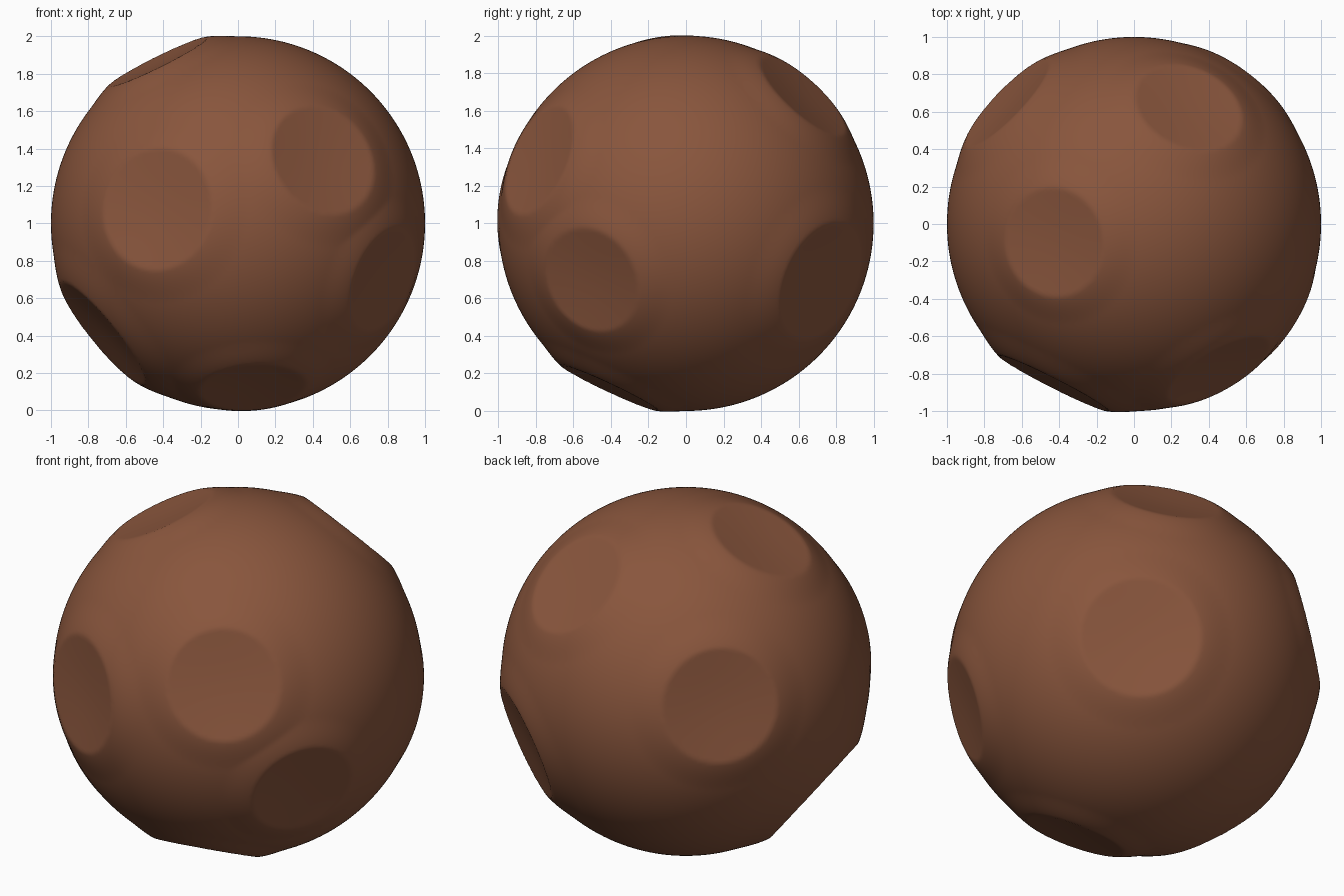
import bpy, bmesh, math
from mathutils import Vector

if "Cube" in bpy.data.objects:
    bpy.data.objects.remove(bpy.data.objects["Cube"])

# craters: direction from the centre, angular radius
CRATERS = [
    ((-0.45, -0.89, 0.08), 0.33),
    ((0.47, -0.81, 0.35), 0.31),
    ((0.80, -0.52, -0.31), 0.29),
    ((0.58, 0.75, -0.32), 0.33),
    ((0.30, 0.64, 0.70), 0.30),
    ((-0.44, -0.10, 0.89), 0.295),
    ((-0.70, 0.67, 0.23), 0.32),
    ((-0.76, -0.19, -0.62), 0.355),
    ((0.08, -0.42, -0.90), 0.285),
]
CRATERS = [(Vector(d).normalized(), r) for d, r in CRATERS]
RIM = 0.012


def height(direction):
    """Shallow dish inside each crater, low soft rim outside it."""
    h = 0.0
    for axis, radius in CRATERS:
        t = direction.angle(axis) / radius
        if t < 1:
            return RIM - 0.64 * radius ** 2 * (1 - t * t)
        if t < 1.6:
            s = (1.6 - t) / 0.6
            h = max(h, RIM * s * s * (3 - 2 * s))
    return h


# cratered ball
bm = bmesh.new()
bmesh.ops.create_icosphere(bm, subdivisions=7, radius=1)
for v in bm.verts:
    d = v.co.normalized()
    v.co = d * (1 + height(d)) + Vector((0, 0, 1))
for f in bm.faces:
    f.smooth = True
mesh = bpy.data.meshes.new("cratered_rock")
bm.to_mesh(mesh)
bm.free()
rock = bpy.data.objects.new("cratered_rock", mesh)
bpy.context.collection.objects.link(rock)

# brown rock colour
brown = bpy.data.materials.new("brown rock")
brown.diffuse_color = (0.25, 0.092, 0.046, 1)
brown.use_nodes = True
brown.node_tree.nodes["Principled BSDF"].inputs["Base Color"].default_value = brown.diffuse_color
mesh.materials.append(brown)
